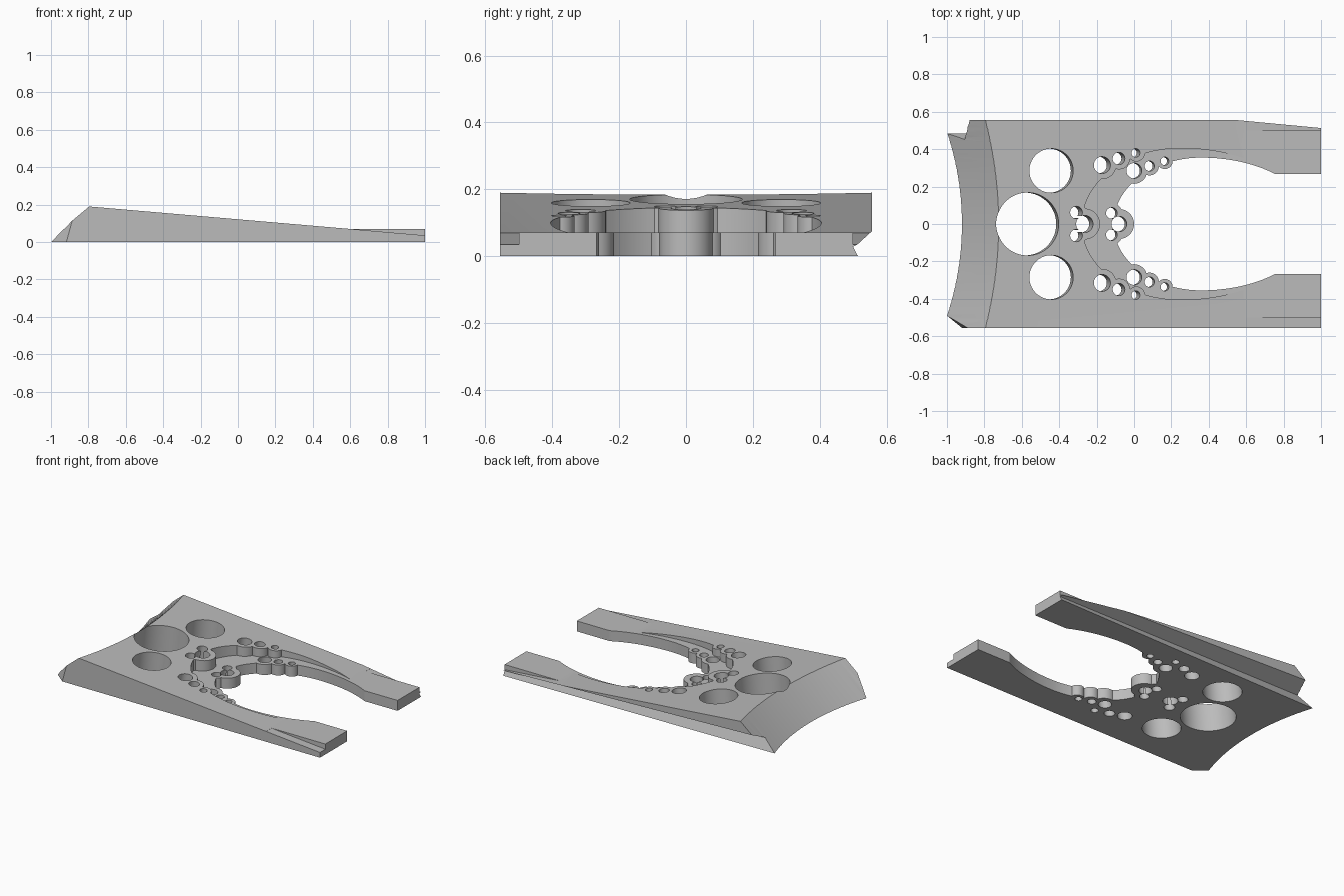
import bpy, bmesh, math

cube = bpy.data.objects.get("Cube")
if cube:
    bpy.data.objects.remove(cube)

FLOOR = 0.07      # height of the lower step
SLOPE = 0.0861    # fall of the wedge top along x


def top_z(x):
    return 0.19 - SLOPE * (x + 0.8)


def loft(name, rings):
    """Closed solid through matching rings of 3D points."""
    bm = bmesh.new()
    rows = [[bm.verts.new(p) for p in ring] for ring in rings]
    n = len(rows[0])
    for a, b in zip(rows, rows[1:]):
        for i in range(n):
            j = (i + 1) % n
            bm.faces.new((a[i], a[j], b[j], b[i]))
    caps = [bm.faces.new(rows[0]), bm.faces.new(rows[-1])]
    if len(rings) > 2:
        bmesh.ops.triangulate(bm, faces=[f for f in bm.faces if f not in caps])
    bmesh.ops.recalc_face_normals(bm, faces=bm.faces)
    mesh = bpy.data.meshes.new(name)
    bm.to_mesh(mesh)
    bm.free()
    obj = bpy.data.objects.new(name, mesh)
    bpy.context.collection.objects.link(obj)
    return obj


def slab(name, outline, z0, z1, lean=0.0):
    """Plan outline extruded upwards, optionally leaning along x."""
    return loft(name, [[(x + lean * z, y, z) for x, y in outline] for z in (z0, z1)])


def side_prism(name, outline, y0, y1):
    return loft(name, [[(x, y, z) for x, z in outline] for y in (y0, y1)])


def circle(x, y, r, n=40):
    return [(x + r * math.cos(2 * math.pi * i / n), y + r * math.sin(2 * math.pi * i / n))
            for i in range(n)]


def subtract(obj, cutter):
    mod = obj.modifiers.new("cut", 'BOOLEAN')
    mod.operation, mod.solver, mod.object = 'DIFFERENCE', 'EXACT', cutter
    bpy.context.view_layer.objects.active = obj
    bpy.ops.object.modifier_apply(modifier=mod.name)
    bpy.data.objects.remove(cutter)


def egg(cx, left, right, half, x_end, y_end):
    """U-shaped opening: rounded end, bulging sides, straight mouth at +x."""
    pts = [(1.2, y_end)]
    t_end = math.acos((x_end - cx) / right)
    for i in range(65):
        t = t_end + (2 * math.pi - 2 * t_end) * i / 64
        pts.append((cx + (right if math.cos(t) > 0 else left) * math.cos(t), half * math.sin(t)))
    return pts + [(1.2, -y_end)]


def mirrored(spots):
    """Add the -y twin of every spot that is off the centre line."""
    return spots + [(x, -y, *rest) for x, y, *rest in spots if y > 0]


# Small holes: x, y, hole radius, boss radius
upper_spots = mirrored([(-0.265, 0, 0.046, 0.083), (-0.31, 0.062, 0.033, 0.055),
                        (-0.17, 0.315, 0.045, 0.075), (-0.08, 0.35, 0.033, 0.058),
                        (0.012, 0.38, 0.023, 0.046)])
lower_spots = mirrored([(-0.08, 0, 0.041, 0.08), (-0.12, 0.058, 0.03, 0.055),
                        (0, 0.285, 0.041, 0.07), (0.083, 0.31, 0.027, 0.05),
                        (0.165, 0.336, 0.022, 0.042)])
big_holes = mirrored([(-0.57, 0, 0.168), (-0.442, 0.285, 0.118)])

# Wedge body with flat arm tips
body = side_prism("wedge_body", [(-1.1, 0), (1, 0), (1, FLOOR), (0.594, FLOOR),
                                 (-1.1, top_z(-1.1))], -0.557, 0.557)

# Low outer shoulders beside the arm tips
for s in (-1, 1):
    subtract(body, side_prism("shoulder_cutter", [(0.6, top_z(0.6)), (1.1, top_z(1.1)),
                                                  (1.1, 0.2), (0.6, 0.2)], s * 0.5, s * 0.7))

# Stepped upper pocket and through opening, both keeping their bosses
pocket = slab("pocket_cutter", egg(0.25, 0.53, 0.68, 0.405, 0.7, 0.3), FLOOR, 0.4)
opening = slab("opening_cutter", egg(0.36, 0.47, 0.6, 0.355, 0.755, 0.268), -0.1, 0.5)
for cutter, spots in ((pocket, upper_spots), (opening, lower_spots)):
    for x, y, _, r in spots:
        subtract(cutter, slab("boss", circle(x, y, r), -0.3, 0.7))
    subtract(body, cutter)

# Round holes, square to the sloping top
for x, y, r in big_holes:
    subtract(body, slab("hole_cutter", circle(x - 0.014, y, r, 64), -0.1, 0.4, SLOPE))
for spots, z in ((upper_spots, 0.14), (lower_spots, FLOOR)):
    for x, y, r, _ in spots:
        subtract(body, slab("hole_cutter", circle(x - 0.15 * z, y, r), -0.1, 0.4, 0.15))

# Concave slanted thick end
rings = []
for i in range(33):
    y = -0.64 + 0.04 * i
    low, high = -0.92 - 0.333 * y * y, -0.72 - 0.255 * y * y
    run = high - low
    rings.append([(low - run, y, -0.187), (high + run, y, 0.374), (-1.5, y, 0.374), (-1.5, y, -0.187)])
subtract(body, loft("end_cutter", rings))

# Clipped corner on one side
subtract(body, slab("corner_cutter", [(-1.08, -0.425), (-0.84, -0.62), (-1.2, -0.8)], -0.1, 0.3, 0.273))

# Tapering undercut along the other side
rings = []
for x in (-1.3, 1.2):
    t = (x + 0.91) / 1.91
    apex = (x, 0.452 + 0.048 * t, 0.07 - 0.042 * t)
    foot = (x, 0.485 + 0.03 * t, 0)
    lip = (x, 0.557, 0.12 - 0.062 * t)
    beyond = [tuple(a + (b - a) * 2 for a, b in zip(apex, p)) for p in (lip, foot)]
    rings.append([apex, beyond[0], (x, 0.8, beyond[0][2]), (x, 0.8, beyond[1][2]), beyond[1]])
subtract(body, loft("undercut_cutter", rings))

# Plain grey finish
grey = bpy.data.materials.new("plain_grey")
grey.use_nodes = True
colour = (0.5, 0.5, 0.5, 1)
grey.diffuse_color = colour
grey.node_tree.nodes["Principled BSDF"].inputs["Base Color"].default_value = colour
body.data.materials.clear()
body.data.materials.append(grey)
for face in body.data.polygons:
    face.material_index = 0

bpy.ops.object.select_all(action='DESELECT')
body.select_set(True)
bpy.context.view_layer.objects.active = body
bpy.ops.object.shade_smooth_by_angle(angle=math.radians(25))
